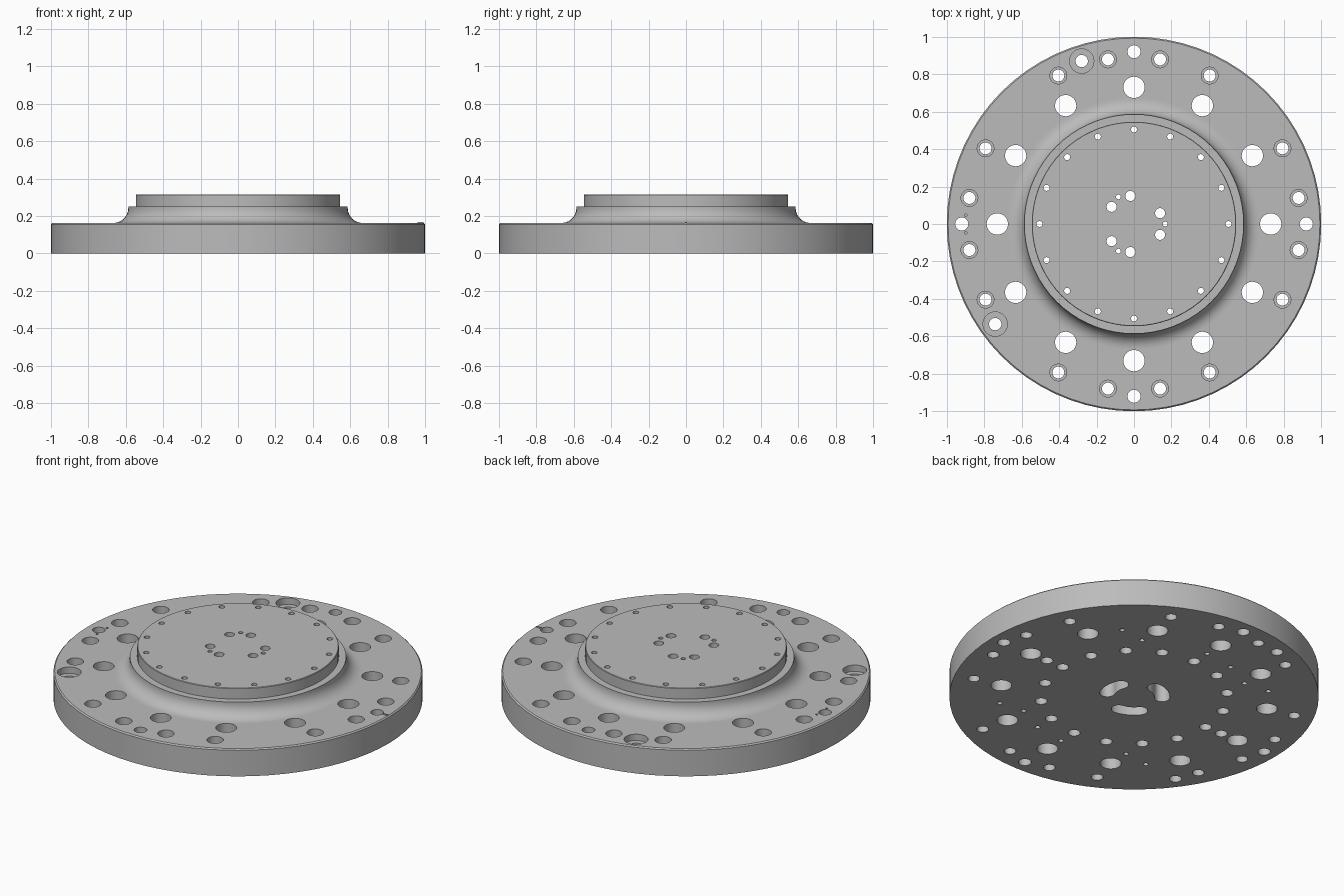
import bpy, bmesh
from math import sin, cos, pi, radians

cube = bpy.data.objects.get("Cube")
if cube:
    bpy.data.objects.remove(cube, do_unlink=True)

steel = bpy.data.materials.new("grey_steel")
steel.use_nodes = True
GREY = (0.5, 0.5, 0.5, 1)
steel.diffuse_color = GREY
steel.node_tree.nodes["Principled BSDF"].inputs["Base Color"].default_value = GREY


def lathe(bm, profile, segments, x=0, y=0):
    """Closed solid turned from (radius, height) points, bottom to top."""
    rings = [[bm.verts.new((x + r * cos(2 * pi * i / segments),
                            y + r * sin(2 * pi * i / segments), z))
              for i in range(segments)] for r, z in profile]
    for low, high in zip(rings, rings[1:]):
        for i in range(segments):
            j = (i + 1) % segments
            bm.faces.new((low[i], low[j], high[j], high[i]))
    bm.faces.new(rings[0][::-1])
    bm.faces.new(rings[-1])


def make_object(name, bm):
    bmesh.ops.recalc_face_normals(bm, faces=bm.faces)
    mesh = bpy.data.meshes.new(name)
    bm.to_mesh(mesh)
    bm.free()
    mesh.materials.append(steel)
    obj = bpy.data.objects.new(name, mesh)
    bpy.context.collection.objects.link(obj)
    return obj


def drill(bm, radius, angles, profile, segments=24):
    """Stepped drill bodies on a bolt circle."""
    for a in angles:
        lathe(bm, profile, segments, radius * cos(radians(a)), radius * sin(radians(a)))


def cut(target, bm):
    cutter = make_object("cutter", bm)
    cutter.hide_render = True
    mod = target.modifiers.new("cut", "BOOLEAN")
    mod.operation, mod.solver, mod.object = "DIFFERENCE", "EXACT", cutter
    bpy.context.view_layer.objects.active = target
    bpy.ops.object.modifier_apply(modifier=mod.name)
    bpy.data.objects.remove(cutter, do_unlink=True)


# Turned flange body: disc, fillet, shoulder and raised pilot
DECK = 0.163
FILLET = 0.08
outline = [(1, 0), (1, DECK - 0.007), (0.993, DECK), (0.676, DECK)]
for i in range(8):
    a = pi / 2 * i / 7
    outline.append((0.666 - FILLET * sin(a), DECK + FILLET * (1 - cos(a))))
outline += [(0.586, 0.25), (0.546, 0.25), (0.546, 0.312), (0.543, 0.315)]
bm = bmesh.new()
lathe(bm, outline, 72)
flange = make_object("flange_body", bm)

LOW, HIGH = -0.1, 0.4
bm = bmesh.new()
# Large through holes and four plain outer holes
drill(bm, 0.73, range(0, 360, 30), [(0.057, LOW), (0.057, HIGH)], 32)
drill(bm, 0.92, range(0, 360, 90), [(0.035, LOW), (0.035, HIGH)])
# Counterbored bolt holes, in groups of four per quadrant
bolts = [q + a for q in range(0, 360, 90) for a in (9, 27, 63, 81)]
drill(bm, 0.89, bolts, [(0.032, LOW), (0.032, 0.04), (0.045, 0.04), (0.045, HIGH)])
# Two spot-faced holes
drill(bm, 0.914, (107.8, 215.8), [(0.033, LOW), (0.033, 0.125), (0.065, 0.125), (0.065, HIGH)], 32)
# Pilot screw holes, wide below and narrow at the top
drill(bm, 0.505, [i * 22.5 for i in range(16)],
      [(0.033, LOW), (0.033, 0.24), (0.016, 0.24), (0.016, HIGH)])
# Blind holes in the underside
drill(bm, 0.616, (0, 180), [(0.033, LOW), (0.033, 0.05), (0.018, 0.05), (0.018, 0.11)])
drill(bm, 0.616, (54, 90, 108, 126, 234, 270, 288, 306), [(0.014, LOW), (0.014, 0.09)], 16)
drill(bm, 0.73, (45, 135, 225, 315), [(0.014, LOW), (0.014, 0.09)], 16)
# Tiny index dimples
drill(bm, 0.9, (177, 183), [(0.007, DECK - 0.015), (0.007, HIGH)], 12)
cut(flange, bm)

# Three kidney slots rising from the underside
bm = bmesh.new()
SLOT_R, HALF, SPAN = 0.152, 0.042, radians(22.5)
for k in range(3):
    mid = k * 2 * pi / 3
    loop = []
    for i in range(9):
        a = mid - SPAN + SPAN * i / 4
        loop.append(((SLOT_R + HALF) * cos(a), (SLOT_R + HALF) * sin(a)))
    for side in (1, -1):
        end = mid + side * SPAN
        cx, cy = SLOT_R * cos(end), SLOT_R * sin(end)
        start = end if side == 1 else end + pi
        for i in range(1, 8):
            a = start + pi * i / 8
            loop.append((cx + HALF * cos(a), cy + HALF * sin(a)))
        if side == 1:
            for i in range(9):
                a = mid + SPAN - SPAN * i / 4
                loop.append(((SLOT_R - HALF) * cos(a), (SLOT_R - HALF) * sin(a)))
    face = bm.faces.new([bm.verts.new((x, y, LOW)) for x, y in loop])
    new = bmesh.ops.extrude_face_region(bm, geom=[face])["geom"]
    bmesh.ops.translate(bm, vec=(0, 0, 0.2 - LOW),
                        verts=[v for v in new if isinstance(v, bmesh.types.BMVert)])
cut(flange, bm)

# Centre holes opening into the slots
bm = bmesh.new()
for mid in (0, 120, 240):
    drill(bm, 0.151, (mid - 22.5, mid + 22.5), [(0.027, 0.15), (0.027, HIGH)])
    drill(bm, 0.167, (mid,), [(0.013, 0.15), (0.013, HIGH)], 16)
cut(flange, bm)

# Small raised index mark near the rim
bm = bmesh.new()
bmesh.ops.create_cube(bm, size=1)
bmesh.ops.scale(bm, vec=(0.03, 0.01, 0.008), verts=bm.verts)
bmesh.ops.translate(bm, vec=(0.975, 0, DECK), verts=bm.verts)
make_object("index_mark", bm)

# Smooth round walls, crisp edges
bpy.ops.object.select_all(action="DESELECT")
flange.select_set(True)
bpy.context.view_layer.objects.active = flange
bpy.ops.object.shade_smooth_by_angle(angle=radians(30))
